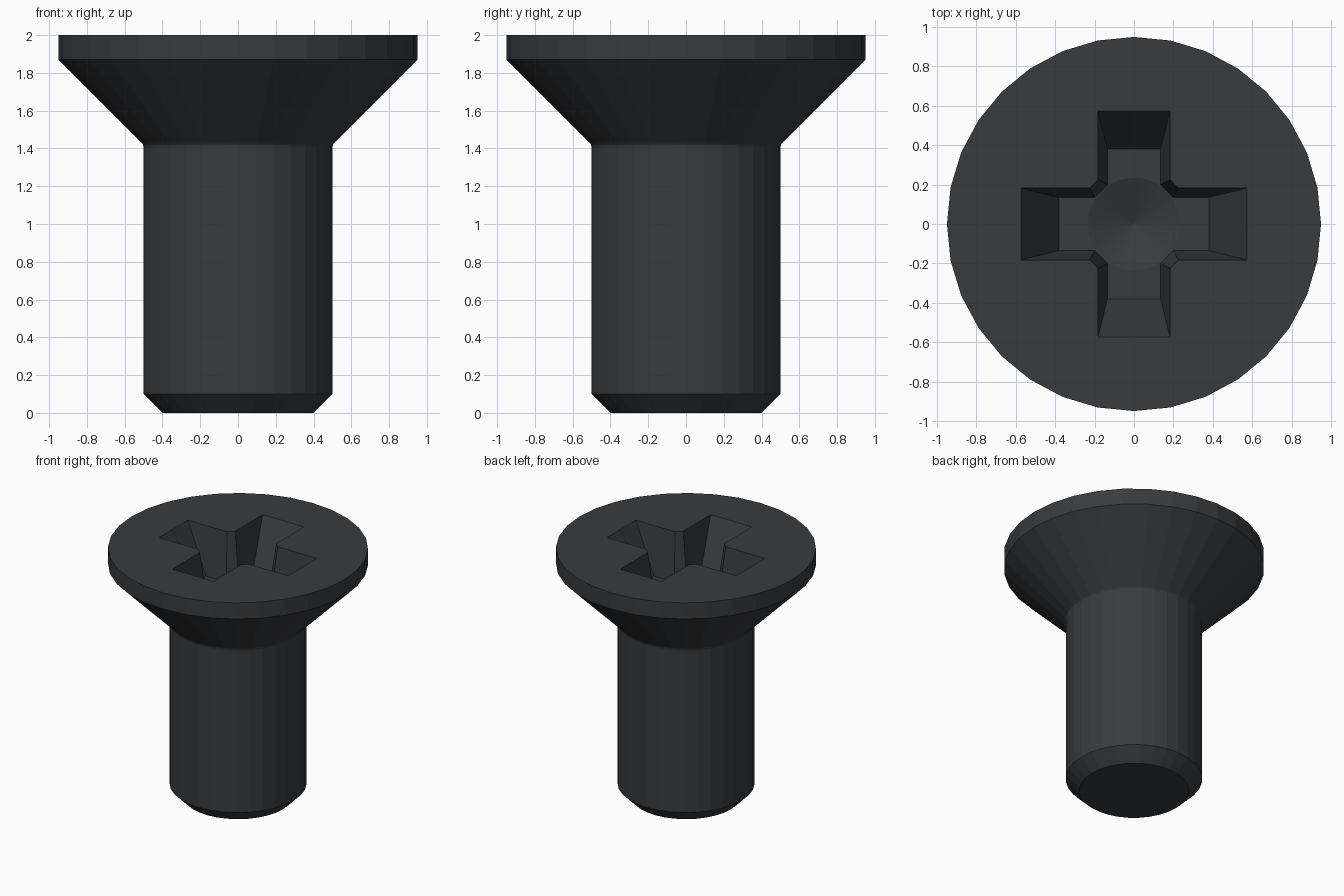
import bpy, bmesh
from math import cos, sin, pi

if "Cube" in bpy.data.objects:
    bpy.data.objects.remove(bpy.data.objects["Cube"])

SIDES = 32
bm = bmesh.new()


def ring(r, z):
    return [bm.verts.new((r * cos(2 * pi * i / SIDES), r * sin(2 * pi * i / SIDES), z))
            for i in range(SIDES)]


def cross(end, half, inner, z):
    # one arm's corners, turned four times
    arm = [(end, -half), (end, half), (inner, half)]
    arm.insert(0, (inner, -half))
    turns = [(1, 0), (0, 1), (-1, 0), (0, -1)]
    return [bm.verts.new((x * c - y * s, x * s + y * c, z))
            for c, s in turns for x, y in arm]


def bridge(a, b):
    n = len(a)
    for i in range(n):
        j = (i + 1) % n
        bm.faces.new((a[i], a[j], b[j], b[i]))


def fill_between(outer, inner):
    # flat face with a hole
    edges = []
    for loop in (outer, inner):
        for i, v in enumerate(loop):
            w = loop[(i + 1) % len(loop)]
            edges.append(bm.edges.get((v, w)) or bm.edges.new((v, w)))
    bmesh.ops.triangle_fill(bm, edges=edges, use_beauty=True, normal=(0, 0, 1))


# Turned body: chamfered tip, shank, small fillet, countersunk head
profile = [(0.40, 0), (0.50, 0.10), (0.50, 1.405), (0.504, 1.422),
           (0.515, 1.435), (0.95, 1.87), (0.95, 2.0)]
rings = [ring(r, z) for r, z in profile]
for a, b in zip(rings, rings[1:]):
    bridge(a, b)
bm.faces.new(rings[0][::-1])

# Tapered cross recess
mouth = cross(0.575, 0.183, 0.225, 2.0)
floor = cross(0.38, 0.135, 0.20, 1.62)
bridge(mouth, floor)
fill_between(rings[-1], mouth)

# Shallow conical dimple in the recess floor
rim = ring(0.235, 1.62)
tip = bm.verts.new((0, 0, 1.53))
for i in range(SIDES):
    bm.faces.new((rim[i], rim[(i + 1) % SIDES], tip))
fill_between(floor, rim)

bmesh.ops.recalc_face_normals(bm, faces=bm.faces[:])
mesh = bpy.data.meshes.new("countersunk_screw")
bm.to_mesh(mesh)
bm.free()
screw = bpy.data.objects.new("countersunk_screw", mesh)
bpy.context.collection.objects.link(screw)

# Blackened steel
steel = bpy.data.materials.new("black_steel")
steel.diffuse_color = (0.04, 0.043, 0.047, 1)
steel.use_nodes = True
steel.node_tree.nodes["Principled BSDF"].inputs["Base Color"].default_value = steel.diffuse_color
mesh.materials.append(steel)
